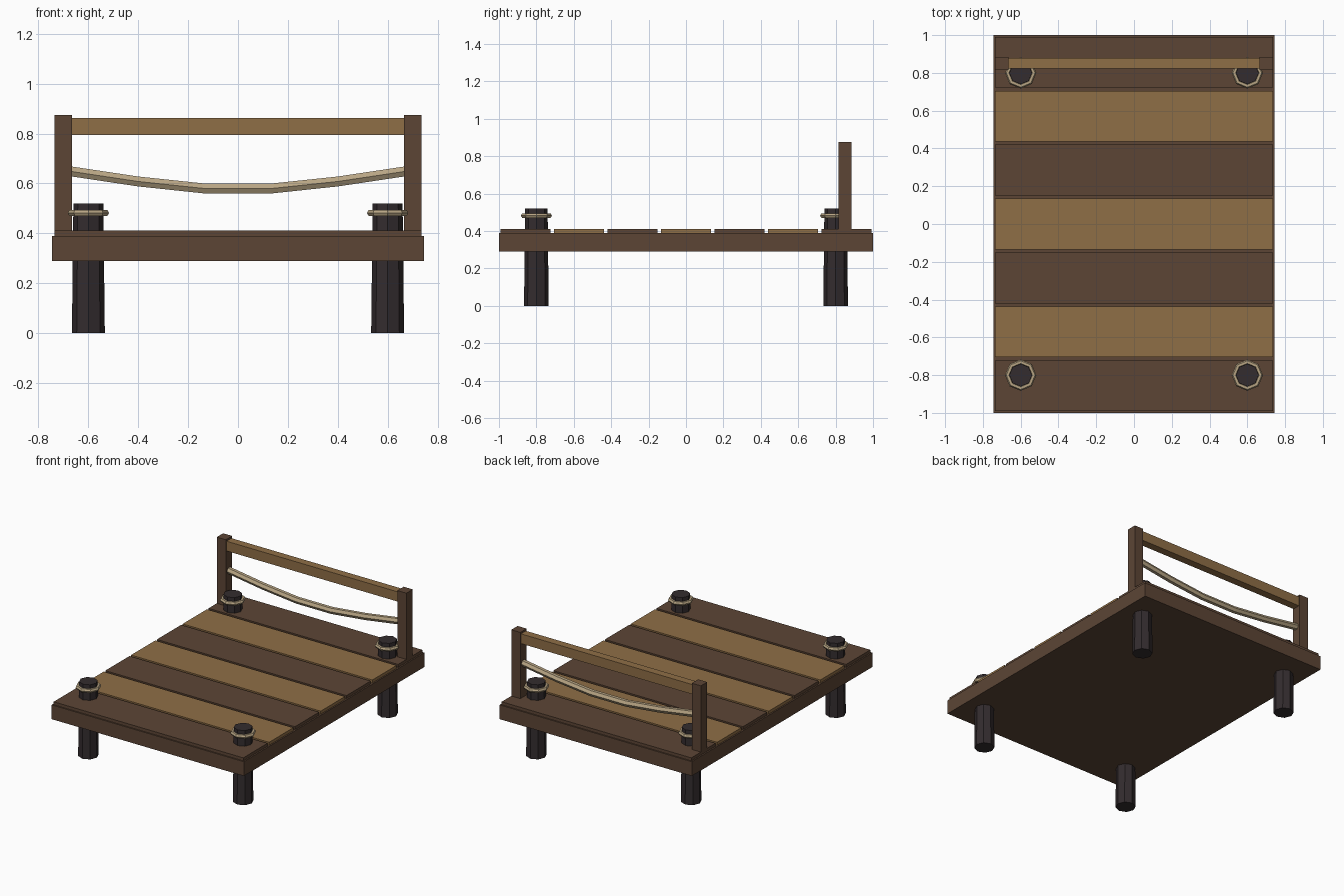
import bpy
import bmesh
from math import cos, sin, tau

if "Cube" in bpy.data.objects:
    bpy.data.objects.remove(bpy.data.objects["Cube"])


def material(name, hex_code):
    """Flat material from an sRGB hex colour, converted to linear."""
    srgb = [int(hex_code[i:i + 2], 16) / 255 for i in (0, 2, 4)]
    colour = [((c + 0.055) / 1.055) ** 2.4 for c in srgb] + [1]
    mat = bpy.data.materials.new(name)
    mat.use_nodes = True
    mat.diffuse_color = colour
    mat.node_tree.nodes["Principled BSDF"].inputs["Base Color"].default_value = colour
    return mat


DARK_WOOD = material("dark wood", "5C4535")
LIGHT_WOOD = material("light wood", "8F6E46")
PILING = material("tarred piling", "332C2E")
ROPE = material("rope", "B8A584")


def add_object(name, bm, mat):
    bmesh.ops.recalc_face_normals(bm, faces=bm.faces)
    mesh = bpy.data.meshes.new(name)
    bm.to_mesh(mesh)
    bm.free()
    mesh.materials.append(mat)
    obj = bpy.data.objects.new(name, mesh)
    bpy.context.collection.objects.link(obj)
    return obj


def box(name, size, centre, mat):
    bm = bmesh.new()
    bmesh.ops.create_cube(bm, size=1)
    bmesh.ops.scale(bm, vec=size, verts=bm.verts)
    bmesh.ops.translate(bm, vec=centre, verts=bm.verts)
    return add_object(name, bm, mat)


# Deck slab and seven alternating planks
box("deck_base", (1.49, 2, 0.1), (0, 0, 0.34), DARK_WOOD)
for i in range(7):
    box(f"plank_{i + 1}", (1.47, 0.268, 0.022), (0, (i - 3) * 2 / 7, 0.4),
        LIGHT_WOOD if i % 2 else DARK_WOOD)

# Tapered octagonal pilings, each with a rope lashing
for side, x in (("right", -0.6), ("left", 0.6)):
    for end, y in (("front", -0.8), ("back", 0.8)):
        bm = bmesh.new()
        bmesh.ops.create_cone(bm, cap_ends=True, segments=8,
                              radius1=0.066, radius2=0.06, depth=0.52)
        bmesh.ops.translate(bm, vec=(x, y, 0.26), verts=bm.verts)
        add_object(f"{end}_{side}_piling", bm, PILING)

        bpy.ops.mesh.primitive_torus_add(
            location=(x, y, 0.482), major_segments=8, minor_segments=6,
            major_radius=0.069, minor_radius=0.014)
        lashing = bpy.context.object
        lashing.name = f"{end}_{side}_lashing"
        lashing.data.materials.append(ROPE)

# Back railing
RAIL_Y = 0.85
for side, x in (("right", -0.7), ("left", 0.7)):
    box(f"{side}_rail_post", (0.07, 0.07, 0.485), (x, RAIL_Y, 0.6325), DARK_WOOD)
box("top_rail", (1.34, 0.055, 0.068), (0, RAIL_Y, 0.828), LIGHT_WOOD)

# Sagging six-sided rope between the rail posts
path = [(-0.68, 0.65), (-0.4, 0.608), (-0.135, 0.58),
        (0.135, 0.58), (0.4, 0.608), (0.68, 0.65)]
bm = bmesh.new()
loops = [[bm.verts.new((x, RAIL_Y + 0.023 * cos(tau * k / 6), z + 0.023 * sin(tau * k / 6)))
          for k in range(6)] for x, z in path]
for a, b in zip(loops, loops[1:]):
    for k in range(6):
        n = (k + 1) % 6
        bm.faces.new((a[k], a[n], b[n], b[k]))
bm.faces.new(loops[0])
bm.faces.new(loops[-1])
add_object("sagging_rope", bm, ROPE)
